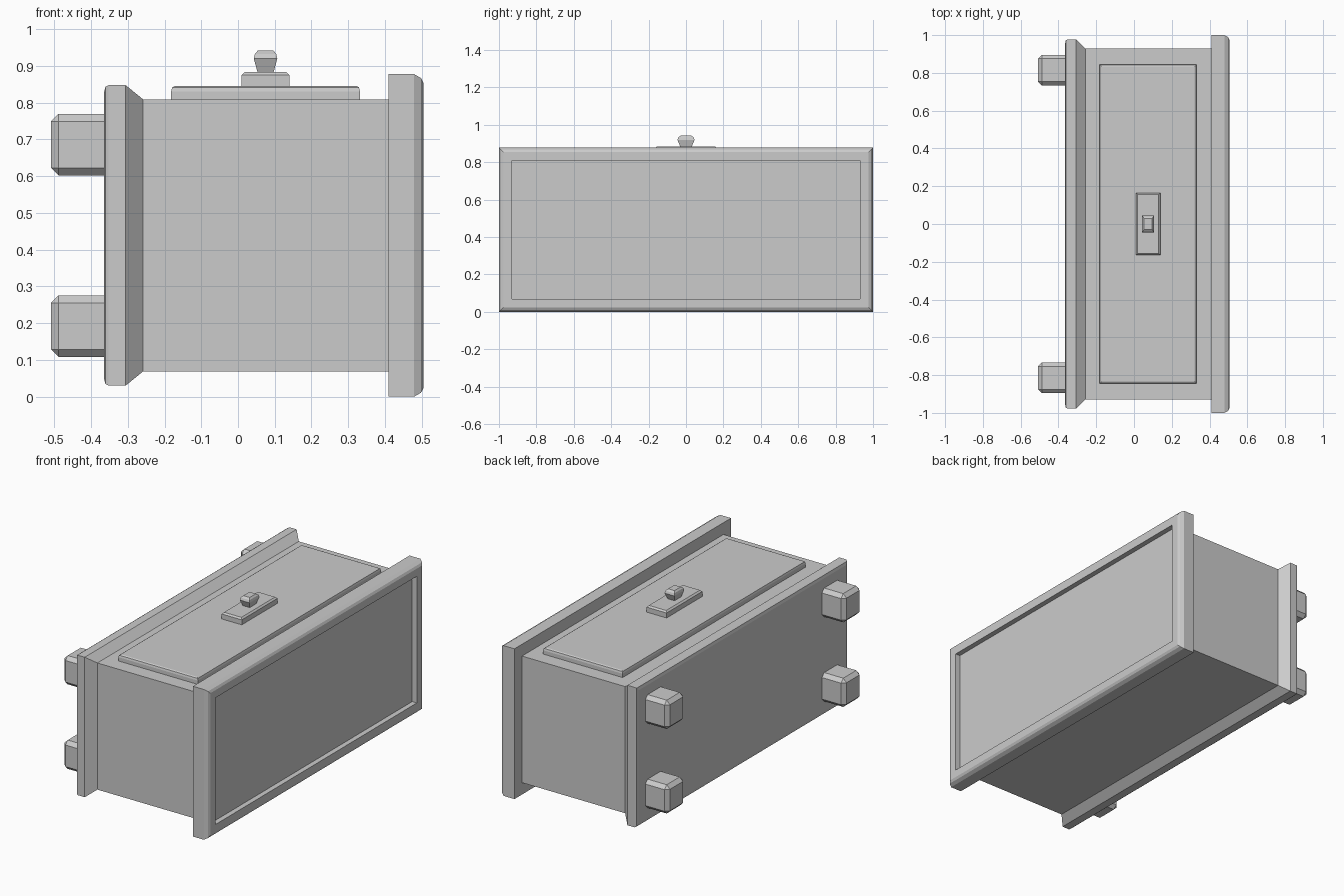
import bpy, bmesh

if "Cube" in bpy.data.objects:
    bpy.data.objects.remove(bpy.data.objects["Cube"])

CZ = 0.439   # height of the cabinet's centre line
DX = 0.075   # x centre of the door


def loft(name, rings, place):
    """Stack rectangular rings (offset, half_a, half_b); cap both ends."""
    bm = bmesh.new()
    loops = []
    for d, a, b in rings:
        loops.append([bm.verts.new(place(d, s * a, t * b))
                      for s, t in ((-1, -1), (1, -1), (1, 1), (-1, 1))])
    for lo, hi in zip(loops, loops[1:]):
        for i in range(4):
            j = (i + 1) % 4
            bm.faces.new((lo[i], lo[j], hi[j], hi[i]))
    bm.faces.new(loops[0][::-1])
    bm.faces.new(loops[-1])
    bmesh.ops.recalc_face_normals(bm, faces=bm.faces)
    mesh = bpy.data.meshes.new(name)
    bm.to_mesh(mesh)
    bm.free()
    obj = bpy.data.objects.new(name, mesh)
    bpy.context.collection.objects.link(obj)
    return obj


def along_x(d, a, b):
    return (d, a, CZ + b)


def along_z(d, a, b):
    return (DX + a, b, d)


# Cabinet body, lying on its side
loft("cabinet_body", [(-0.265, 0.93, 0.37), (0.415, 0.93, 0.37)], along_x)

# Flared base plinth
loft("base_plinth", [(-0.258, 0.93, 0.37), (-0.306, 0.978, 0.409),
                     (-0.352, 0.978, 0.409), (-0.361, 0.972, 0.404),
                     (-0.365, 0.955, 0.388)], along_x)

# Top slab with softened rim and recessed panel
loft("top_slab", [(0.409, 1.0, CZ), (0.479, 1.0, CZ),
                  (0.498, 0.989, CZ - 0.011), (0.505, 0.976, CZ - 0.024),
                  (0.505, 0.93, 0.37), (0.475, 0.93, 0.37)], along_x)

# Door panel
loft("door_panel", [(0.80, 0.257, 0.845), (0.831, 0.257, 0.845),
                    (0.842, 0.254, 0.842), (0.846, 0.246, 0.834)], along_z)

# Handle plate and knob
loft("handle_plate", [(0.84, 0.065, 0.165), (0.875, 0.065, 0.165),
                      (0.884, 0.056, 0.156)], along_z)
loft("handle_knob", [(0.88, 0.021, 0.029), (0.92, 0.032, 0.046),
                     (0.933, 0.029, 0.041), (0.942, 0.021, 0.029)], along_z)

# Four chamfered feet
for side, sy in (("left", -1), ("right", 1)):
    for level, sz in (("lower", -1), ("upper", 1)):
        bpy.ops.mesh.primitive_cube_add(
            size=1, location=(-0.42, sy * 0.815, CZ + sz * 0.247))
        foot = bpy.context.object
        foot.name = f"foot_{side}_{level}"
        foot.scale = (0.178, 0.162, 0.168)
        bpy.ops.object.transform_apply(location=False, rotation=False, scale=True)
        bevel = foot.modifiers.new("chamfer", 'BEVEL')
        bevel.width = 0.021
        bevel.segments = 1
